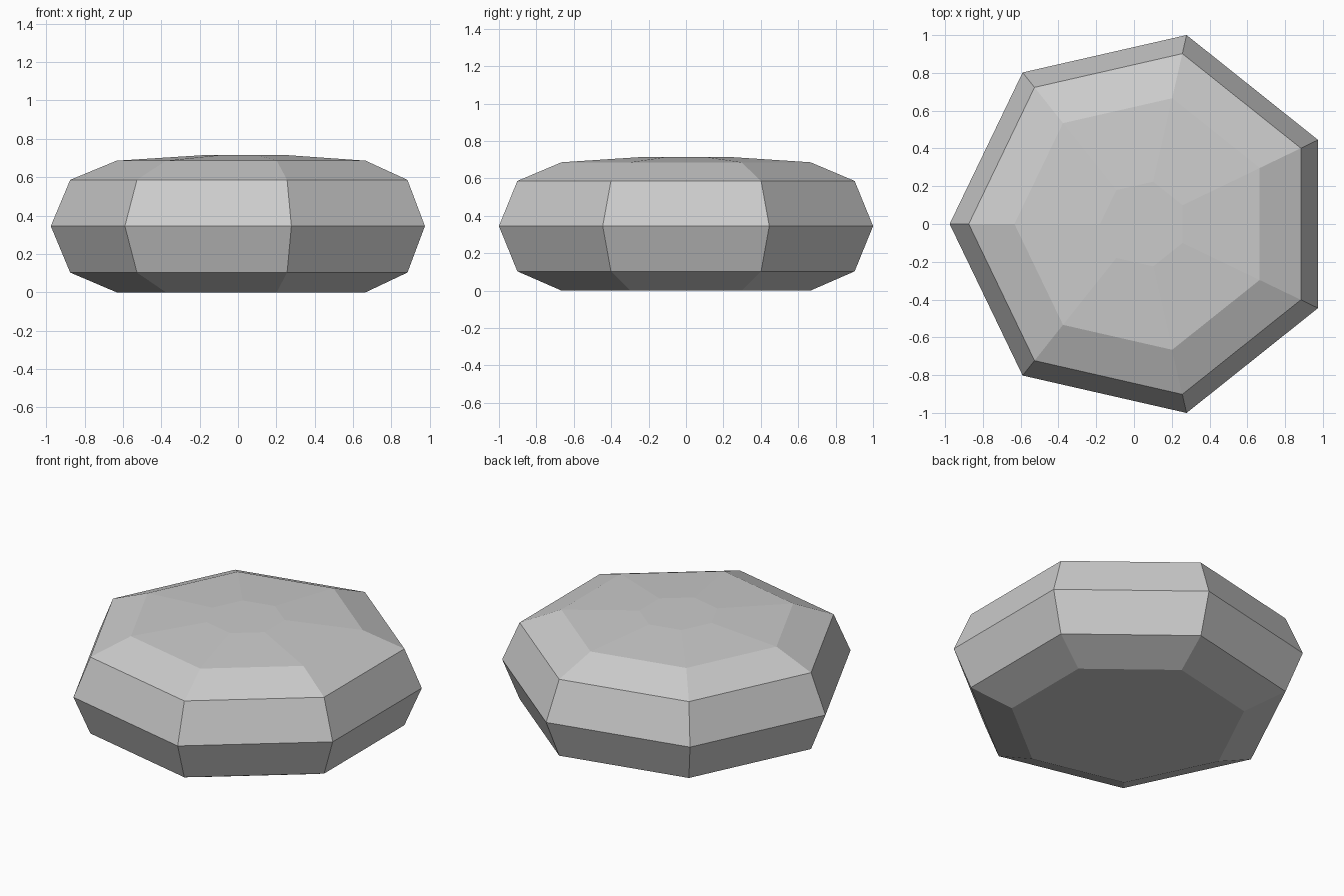
import bpy
import bmesh
from math import cos, sin, pi

cube = bpy.data.objects.get("Cube")
if cube:
    bpy.data.objects.remove(cube, do_unlink=True)

SIDES = 7
CENTRE_X = 0.05
# Radius and height of each ring, from the base up
PROFILE = [(0.683, 0), (0.925, 0.103), (1.026, 0.345),
           (0.925, 0.586), (0.683, 0.686), (0.23, 0.715)]

# Plain grey stone
stone = bpy.data.materials.new("light_grey")
stone.use_nodes = True
grey = (0.6, 0.6, 0.6, 1)
stone.diffuse_color = grey
stone.node_tree.nodes["Principled BSDF"].inputs["Base Color"].default_value = grey

# Stack of seven-sided rings, one corner pointing to -x
bm = bmesh.new()
rings = []
for radius, z in PROFILE:
    angles = [pi + 2 * pi * i / SIDES for i in range(SIDES)]
    rings.append([bm.verts.new((CENTRE_X + radius * cos(a), radius * sin(a), z))
                  for a in angles])

# Facets between neighbouring rings, then flat caps
for low, high in zip(rings, rings[1:]):
    for i in range(SIDES):
        j = (i + 1) % SIDES
        bm.faces.new((low[i], low[j], high[j], high[i]))
bm.faces.new(rings[0][::-1])
bm.faces.new(rings[-1])
bmesh.ops.recalc_face_normals(bm, faces=bm.faces[:])

mesh = bpy.data.meshes.new("faceted_stone")
bm.to_mesh(mesh)
bm.free()
mesh.materials.append(stone)
bpy.context.collection.objects.link(bpy.data.objects.new("faceted_stone", mesh))
